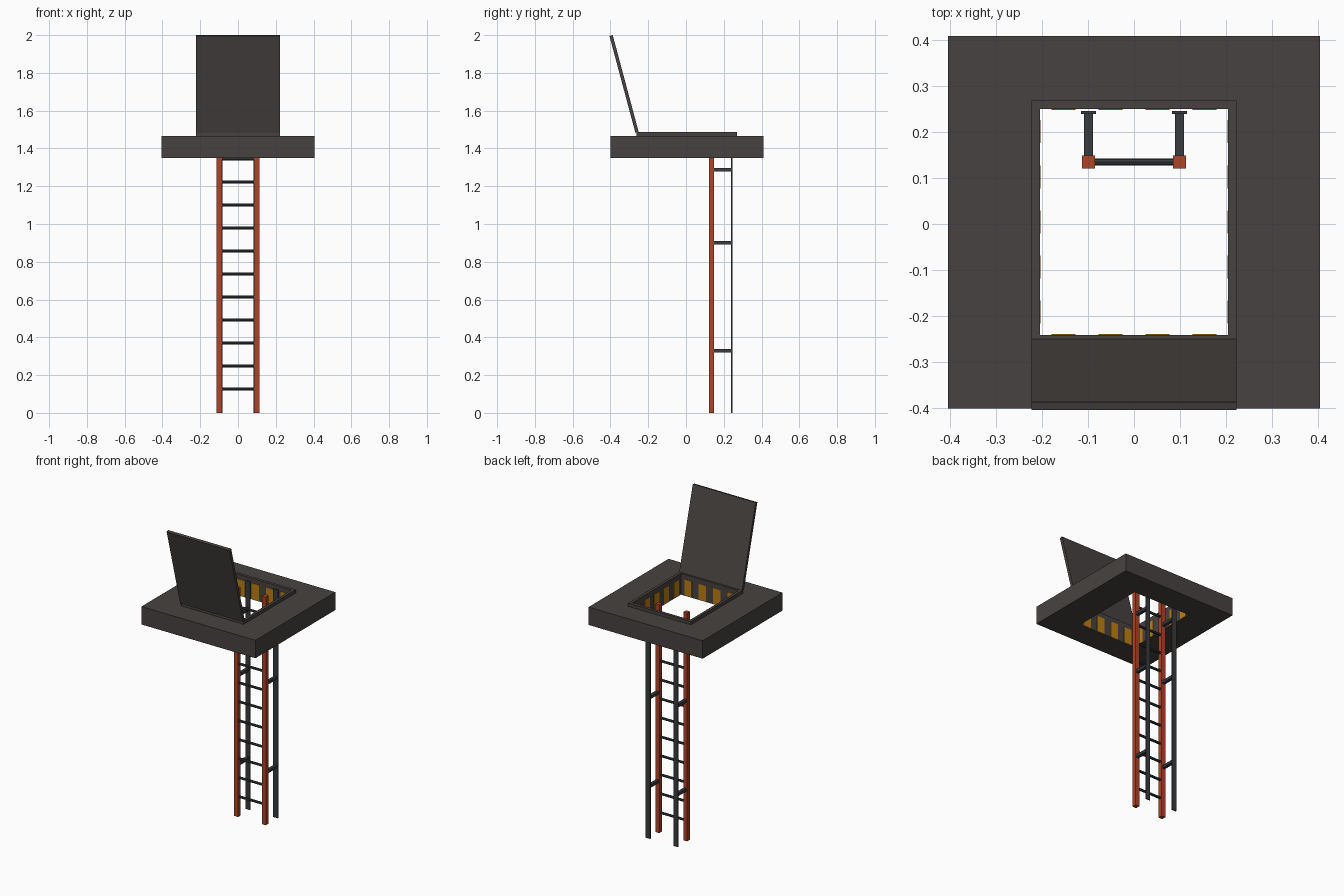
import bpy, bmesh, math
from mathutils import Vector, Matrix

if "Cube" in bpy.data.objects:
    bpy.data.objects.remove(bpy.data.objects["Cube"])


def material(name, rgb):
    m = bpy.data.materials.new(name)
    m.diffuse_color = (*rgb, 1)
    m.use_nodes = True
    m.node_tree.nodes["Principled BSDF"].inputs["Base Color"].default_value = m.diffuse_color
    return m


CHARCOAL = material("charcoal", (0.062, 0.055, 0.052))
STEEL = material("dark steel", (0.040, 0.043, 0.046))
RED = material("rust red", (0.42, 0.057, 0.021))
AMBER = material("amber", (0.50, 0.215, 0.006))


def finish(name, bm, mat):
    me = bpy.data.meshes.new(name)
    bmesh.ops.recalc_face_normals(bm, faces=bm.faces)
    bm.to_mesh(me)
    bm.free()
    me.materials.append(mat)
    ob = bpy.data.objects.new(name, me)
    bpy.context.collection.objects.link(ob)
    return ob


def box(name, lo, hi, mat):
    lo, hi = Vector(lo), Vector(hi)
    bm = bmesh.new()
    bmesh.ops.create_cube(bm, size=1, matrix=Matrix.Translation((lo + hi) / 2)
                          @ Matrix.Diagonal((*(hi - lo), 1)))
    return finish(name, bm, mat)


def ring(name, outer, inner, z0, z1, mat):
    """Rectangular frame; outer and inner are (x0, x1, y0, y1)."""
    bm = bmesh.new()

    def loop(r, z):
        x0, x1, y0, y1 = r
        return [bm.verts.new((x, y, z)) for x, y in
                ((x0, y0), (x1, y0), (x1, y1), (x0, y1))]
    loops = [loop(outer, z0), loop(outer, z1), loop(inner, z1), loop(inner, z0)]
    for k in range(4):
        a, b = loops[k], loops[(k + 1) % 4]
        for i in range(4):
            j = (i + 1) % 4
            bm.faces.new((a[i], a[j], b[j], b[i]))
    return finish(name, bm, mat)


# Floor slab with hatch opening, raised curb around it
HX, HY0, HY1 = 0.205, -0.241, 0.25
hole = (-HX, HX, HY0, HY1)
ring("floor_slab", (-0.405, 0.405, -0.401, 0.409), hole, 1.35, 1.465, CHARCOAL)
ring("hatch_curb", (-0.223, 0.223, -0.261, 0.269), hole, 1.465, 1.486, CHARCOAL)

# Open lid, leaning 15 degrees past vertical about its hinge edge
lid = box("hatch_lid", (-0.223, 0, 0), (0.223, 0.018, 0.53), CHARCOAL)
lid.data.transform(Matrix.Translation((0, -0.268, 1.483))
                   @ Matrix.Rotation(math.radians(15), 4, 'X'))

# Hazard stripes on the four inner walls of the opening
T, SZ0, SZ1 = 0.002, 1.351, 1.455
for i in range(4):
    x = -HX + 2 * HX * (i + 0.5) / 4
    for side, y0, y1 in (("front", HY0, HY0 + T), ("back", HY1 - T, HY1)):
        box(f"{side}_stripe_{i}", (x - 0.026, y0, SZ0), (x + 0.026, y1, SZ1), AMBER)
for i in range(5):
    y = HY0 + (HY1 - HY0) * (i + 0.5) / 5
    for side, x0, x1 in (("left", -HX, -HX + T), ("right", HX - T, HX)):
        box(f"{side}_stripe_{i}", (x0, y - 0.025, SZ0), (x1, y + 0.025, SZ1), AMBER)

# Ladder rails, wall strips and standoff brackets
RY, TOP = 0.135, 1.465
for side, s in (("left", -1), ("right", 1)):
    x = s * 0.099
    box(f"{side}_rail", (x - 0.014, RY - 0.014, 0), (x + 0.014, RY + 0.014, TOP), RED)
    box(f"{side}_wall_strip", (x - 0.016, 0.239, 0), (x + 0.016, 0.246, TOP), STEEL)
    for k, z in enumerate((0.33, 0.90, 1.287)):
        box(f"{side}_bracket_{k}", (x - 0.010, RY + 0.014, z - 0.009),
            (x + 0.010, 0.239, z + 0.009), STEEL)

# Rungs
for k in range(11):
    bm = bmesh.new()
    bmesh.ops.create_cone(
        bm, cap_ends=True, segments=8, radius1=0.008, radius2=0.008, depth=0.172,
        matrix=Matrix.Translation((0, RY, 0.126 + 0.1218 * k))
        @ Matrix.Rotation(math.pi / 2, 4, 'Y'))
    finish(f"rung_{k}", bm, STEEL)
